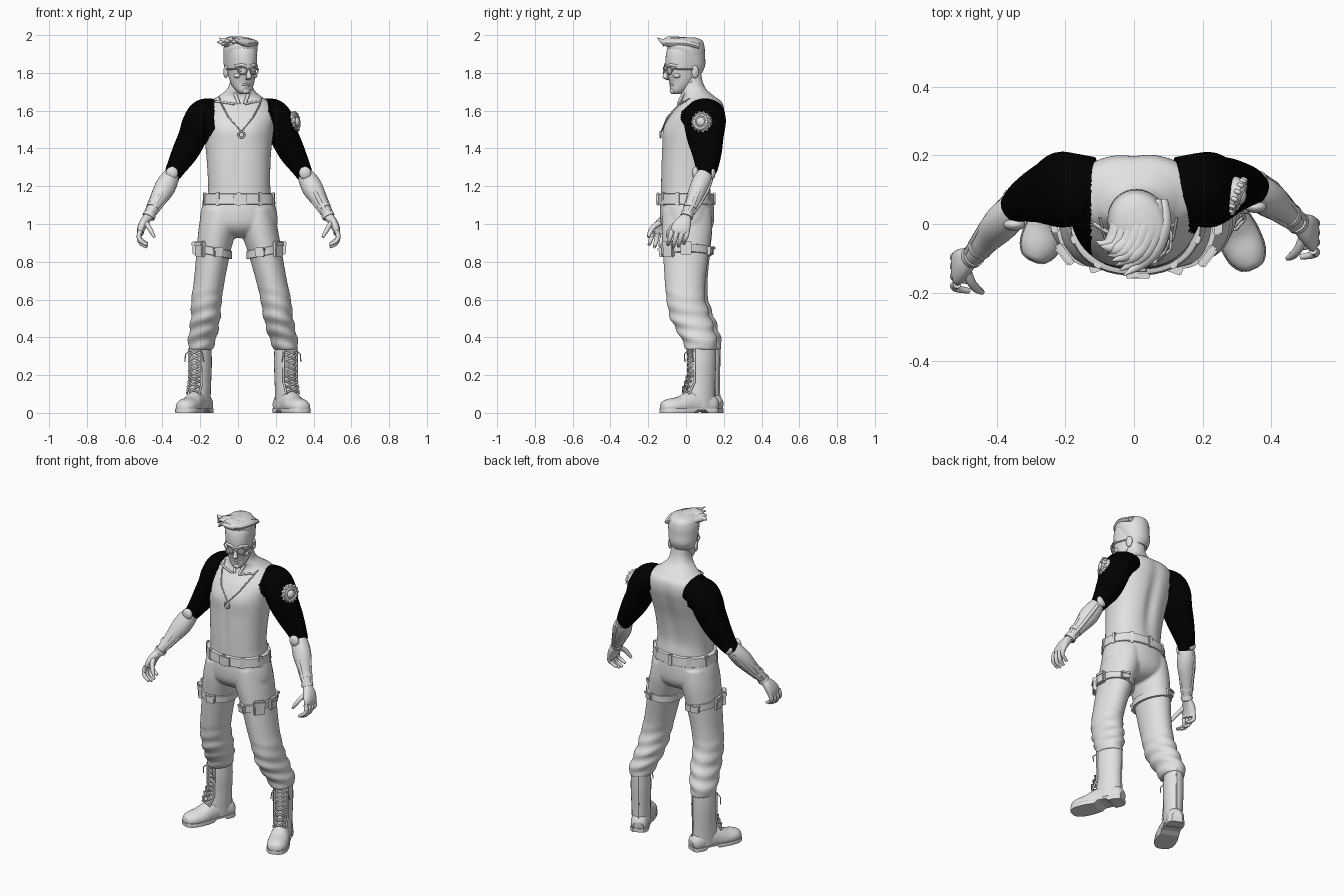
import bpy, bmesh, math
from math import sin, cos, pi, exp
from mathutils import Vector, Matrix

if "Cube" in bpy.data.objects:
    bpy.data.objects.remove(bpy.data.objects["Cube"])


def material(name, value):
    m = bpy.data.materials.new(name)
    m.use_nodes = True
    color = (value, value, value, 1)
    m.diffuse_color = color
    m.node_tree.nodes["Principled BSDF"].inputs["Base Color"].default_value = color
    return m


GREY = material("light grey", .76)
BLACK = material("black", 0)
IDENT = Matrix()
meshes = []


def finish(name, bm, mats, M=IDENT):
    bmesh.ops.recalc_face_normals(bm, faces=bm.faces)
    bm.transform(M)
    me = bpy.data.meshes.new(name)
    bm.to_mesh(me)
    bm.free()
    for m in mats:
        me.materials.append(m)
    ob = bpy.data.objects.new(name, me)
    bpy.context.collection.objects.link(ob)
    meshes.append(ob)
    return ob


def dense(rows, k):
    """Smooth interpolation through the given rows."""
    out, last = [], len(rows) - 1
    for i in range(last):
        p = [rows[min(max(i + j, 0), last)] for j in (-1, 0, 1, 2)]
        for step in range(k):
            t = step / k
            out.append([.5 * (2 * b + (c - a) * t + (2 * a - 5 * b + 4 * c - d) * t * t
                              + (3 * b - a - 3 * c + d) * t ** 3) for a, b, c, d in zip(*p)])
    return out + [list(rows[-1])]


def sweep_mesh(rows, k=4, n=24, flat=False, power=1, warp=None):
    """Elliptical rings (x, y, z, rx, ry), level or square to the path."""
    rows = dense(rows, k)
    bm = bmesh.new()
    centres = [Vector(r[:3]) for r in rows]
    whole = (centres[-1] - centres[0]).normalized()
    ref = Vector((0, 0, 1)) if abs(whole.y) > .75 else Vector((0, 1, 0))
    rings = []
    for i, (c, r) in enumerate(zip(centres, rows)):
        u, v = Vector((1, 0, 0)), Vector((0, 1, 0))
        if not flat:
            t = centres[min(i + 1, len(rows) - 1)] - centres[max(i - 1, 0)]
            u = t.cross(ref).normalized()
            v = u.cross(t).normalized()
        ring = []
        for j in range(n):
            a = 2 * pi * j / n
            ca, sa = cos(a), sin(a)
            p = (c + u * r[3] * math.copysign(abs(ca) ** power, ca)
                 + v * r[4] * math.copysign(abs(sa) ** power, sa))
            ring.append(bm.verts.new(warp(p, c, a) if warp else p))
        rings.append(ring)
    for low, high in zip(rings, rings[1:]):
        for j in range(n):
            bm.faces.new((low[j], low[j - 1], high[j - 1], high[j]))
    bm.faces.new(rings[0])
    bm.faces.new(rings[-1])
    return bm


def sweep(name, rows, mat=GREY, M=IDENT, **kw):
    return finish(name, sweep_mesh(rows, **kw), [mat], M)


def box(name, loc, size, yaw=0, M=IDENT):
    bm = bmesh.new()
    bmesh.ops.create_cube(bm, size=1)
    bm.transform(Matrix.Diagonal((*size, 1)))
    bmesh.ops.bevel(bm, geom=bm.edges[:], offset=min(size) * .2, segments=2, affect='EDGES')
    return finish(name, bm, [GREY], M @ Matrix.Translation(loc) @ Matrix.Rotation(yaw, 4, 'Z'))


def ball(name, loc, size, M=IDENT):
    bm = bmesh.new()
    bmesh.ops.create_uvsphere(bm, u_segments=20, v_segments=12, radius=1)
    bm.transform(Matrix.Translation(loc) @ Matrix.Diagonal((*size, 1)))
    return finish(name, bm, [GREY], M)


def wire(name, points, r, closed=False, M=IDENT):
    cu = bpy.data.curves.new(name, 'CURVE')
    cu.dimensions, cu.bevel_depth, cu.bevel_resolution = '3D', r, 2
    sp = cu.splines.new('POLY')
    sp.points.add(len(points) - 1)
    for q, p in zip(sp.points, points):
        q.co = (*(M @ Vector(p)), 1)
    sp.use_cyclic_u = closed
    cu.materials.append(GREY)
    bpy.context.collection.objects.link(bpy.data.objects.new(name, cu))


def circle(c, r, u, v, n=20):
    c, u, v = Vector(c), Vector(u), Vector(v)
    return [c + r * (u * cos(2 * pi * i / n) + v * sin(2 * pi * i / n)) for i in range(n)]


# Torso with chest and spine relief, black over the shoulder sides
def muscles(p, c, a):
    p = p.copy()
    if p.y < c.y:
        chest = exp(-((abs(p.x) - .08) / .06) ** 2 - ((p.z - 1.5) / .06) ** 2)
        navel = exp(-(p.x / .02) ** 2) * exp(-((p.z - 1.32) / .13) ** 2)
        p.y += .006 * navel - .008 * chest
    else:
        p.y -= .016 * exp(-(p.x / .035) ** 2) * exp(-((p.z - 1.4) / .2) ** 2)
    return p


bm = sweep_mesh([(.005, .003, 1.1, .18, .138), (.007, 0, 1.17, .166, .133), (.005, -.002, 1.25, .165, .13),
                 (.003, .012, 1.38, .172, .14), (.003, .035, 1.5, .186, .152),
                 (.005, .062, 1.58, .195, .142), (.006, .082, 1.64, .168, .113),
                 (.008, .068, 1.675, .115, .086), (.012, .042, 1.71, .074, .07),
                 (.015, .03, 1.75, .058, .06), (.015, .02, 1.8, .055, .06)],
                k=12, n=120, flat=True, power=.87, warp=muscles)
for f in bm.faces:
    x, y, z = f.calc_center_median()
    edge = .16 + .35 * max(0, 1.6 - z) if x > 0 else .125 + .6 * max(0, 1.5 - z)
    f.material_index = int(z > 1.42 and abs(x) > edge)
finish("torso", bm, [GREY, BLACK])
for s in (-1, 1):
    wire("collar_bone", [(.01 + s * .025, -.042, 1.635), (s * .08, -.022, 1.645), (s * .12, .003, 1.65)], .006)
    wire("neck_tendon", [(.02 + s * .015, -.04, 1.635), (.02 + s * .032, -.02, 1.68),
                         (.02 + s * .048, .025, 1.76)], .009)

# Necklace and pendant
wire("necklace", [(-.1, .02, 1.672), (-.085, -.04, 1.63), (-.05, -.095, 1.565), (.018, -.13, 1.49),
                  (.08, -.1, 1.565), (.115, -.04, 1.63), (.125, .02, 1.665)], .004)
wire("pendant", circle((.018, -.135, 1.473), .016, (1, 0, 0), (0, 0, 1)), .005, True)

# Pelvis and belt
trousers = [sweep("trousers", [(.004, .005, 1.13, .184, .138), (.004, .005, 1.06, .202, .144),
                               (.004, .007, .99, .2, .136), (.004, .01, .945, .12, .1),
                               (.004, .01, .925, .04, .05)], flat=True, n=40, power=.95)]
sweep("belt", [(.005, 0, z, .187 + d, .145 + d) for z, d in
               ((1.102, 0), (1.106, .006), (1.158, .002), (1.162, -.006))], k=1, n=48, flat=True, power=.9)
for i in range(10):
    a = 2 * pi * (i + .5) / 10
    box("belt_loop", (.005 + .191 * cos(a), .149 * sin(a), 1.132), (.014, .024, .07), a)
box("belt_buckle", (.012, -.151, 1.132), (.07, .015, .056))


# Legs, thigh rigs and boots
def leg(s):
    def place(row):
        x, y, z, *r = row
        drop = max(0, 1 - z) / .65
        return (s * x + (.055 * drop if s > 0 else 0), y + (.025 * drop if s < 0 else 0), z, *r)

    def folds(p, c, a):
        w = min(1, max(0, (.68 - p.z) / .2))
        return c + (p - c) * (1 + .055 * w * sin(80 * p.z + 2 * sin(a + s)))

    rows = [(.095, .005, 1.08, .092, .13), (.108, .005, .98, .1, .134), (.13, 0, .85, .09, .122),
            (.152, -.005, .7, .082, .108), (.166, 0, .6, .081, .103), (.172, .025, .5, .078, .108),
            (.184, .058, .42, .076, .098), (.195, .078, .36, .07, .088), (.197, .08, .335, .062, .08)]
    trousers.append(sweep("trouser_leg", [place(r) for r in rows], k=10, n=36, flat=True, warp=folds))
    # Thigh rig: sloping strap with pouches
    centre = Vector(place((.13, 0, .855, 0, 0))[:3])

    def slope(p, c, a):
        return p + Vector((0, 0, .2 * s * (p.x - c.x)))
    sweep("thigh_strap", [(*centre[:2], .855 + h, .092 + d, .124 + d) for h, d in
                          ((-.022, 0), (-.02, .006), (.02, .006), (.022, 0))], k=1, n=36, flat=True, warp=slope)
    for deg, w, h in ((-105, .05, .05), (-45, .065, .085), (0, .06, .07), (75, .05, .045)):
        a = math.radians(deg)
        out = Vector((s * .099 * cos(a), .13 * sin(a), .018 * cos(a)))
        yaw = math.atan2(sin(a) / .13, s * cos(a) / .1)
        box("thigh_pouch", centre + out, (.024, w, h), yaw)
        box("pouch_flap", centre + out * 1.03 + Vector((0, 0, h * .3)), (.027, w * 1.08, h * .35), yaw)
    # Boot in its own frame, toes turned out
    M = Matrix.Translation((.252, .085, 0) if s > 0 else (-.2, .108, 0)) @ Matrix.Rotation(s * .42, 4, 'Z')
    sweep("boot_shaft", [(0, .002, .36, .054, .074), (0, 0, .27, .058, .077), (0, 0, .17, .055, .073),
                         (0, -.005, .1, .053, .078), (0, -.005, .03, .052, .08)], flat=True, M=M)
    foot = [(0, .084, .035, .03, .03), (0, .06, .04, .048, .055), (0, 0, .05, .05, .075),
            (0, -.07, .045, .053, .07), (0, -.13, .035, .06, .052), (0, -.19, .032, .056, .043),
            (0, -.226, .03, .036, .03), (0, -.236, .03, .012, .012)]
    sweep("boot_foot", foot, M=M, warp=lambda p, c, a: Vector((p.x, p.y, max(p.z, .015))))
    sweep("boot_sole", [(x, y * 1.01, .015, rx * 1.06, .2) for x, y, z, rx, ry in foot], M=M,
          warp=lambda p, c, a: Vector((p.x, p.y, min(max(p.z, .014 if -.07 < p.y < .005 else 0), .022))))
    for i in range(8):
        z = .11 + .028 * i
        y = -.078 - .03 * max(0, 1 - i / 3)
        for d in (-1, 1):
            wire("boot_lace", [(-d * .033, y + .012, z), (0, y - .003, z + .014),
                               (d * .033, y + .012, z + .028)], .005, M=M)
    for d in (-1, 1):
        wire("boot_eyelet_strip", [(d * .036, -.092, .1), (d * .038, -.062, .16), (d * .038, -.06, .34)], .006, M=M)
        wire("lace_end", [(d * .03, -.07, .33), (d * .05, -.08, .31), (d * .055, -.075, .27)], .003, M=M)
    wire("boot_back_seam", [(0, .077, .35), (0, .074, .17), (0, .078, .04)], .004, M=M)


# Arms, mechanical forearms and hands
def arm(s):
    def at(x, y, z):
        back = min(1.1, max(0, (1.5 - z) / .4))
        return Vector((x, y, z)) if s > 0 else Vector((.006 - x, y - .09 * back, z))

    def part(name, rows, mat=GREY, **kw):
        sweep(name, [(*at(*r[:3]), *r[3:]) for r in rows], mat, **kw)

    part("sleeve", [(.12, .1, 1.595, .068, .095), (.185, .1, 1.58, .082, .107), (.222, .1, 1.53, .08, .11),
                    (.247, .102, 1.46, .076, .098), (.286, .11, 1.38, .07, .08), (.332, .11, 1.3, .053, .06),
                    (.357, .1, 1.255, .043, .046)], BLACK, k=6, n=32)
    part("forearm", [(.348, .105, 1.28, .034, .036), (.368, .09, 1.24, .049, .05), (.397, .068, 1.185, .055, .05),
                     (.433, .042, 1.12, .041, .04), (.468, .012, 1.06, .029, .031), (.482, 0, 1.03, .026, .028)])
    for y in (.05, .138):
        ball("elbow_joint", at(.355, y, 1.27), (.032, .018, .034))
    for dx, dy in ((.044, 0), (-.044, -.01), (0, -.046), (.01, .043)):
        wire("forearm_rod", [at(.372 + dx, .09 + dy, 1.235), at(.402 + dx, .07 + dy, 1.18),
                             at(.438 + dx * .8, .04 + dy * .8, 1.11),
                             at(.47 + dx * .55, .012 + dy * .55, 1.055)], .011)
    for x, y, z, r in ((.453, .026, 1.09, .037), (.476, .005, 1.045, .034)):
        part("wrist_band", [(x - .004, y + .003, z + .008, r, r), (x + .004, y - .003, z - .008, r, r)], k=1)
    part("palm", [(.483, 0, 1.035, .024, .028), (.503, -.012, 1.01, .024, .042), (.519, -.028, .975, .021, .05),
                  (.522, -.036, .95, .016, .046)], power=.85)
    for i in range(4):
        y, drop = .008 - .028 * i, (.014, 0, -.004, .008)[i]
        part("finger", [(.522, y, .965, .013, .013), (.531, y - .006, .935, .012, .012),
                        (.52, y - .014, .902 + drop, .011, .011), (.487, y - .02, .882 + drop, .008, .008)], n=12)
        ball("knuckle", at(.53, y - .006, .938), (.013, .013, .014))
    part("thumb", [(.495, -.035, 1.01, .014, .015), (.48, -.072, .985, .013, .014),
                   (.462, -.092, .955, .011, .012), (.448, -.1, .93, .007, .007)], n=12)


for side in (-1, 1):
    leg(side)
    arm(side)

# Round shoulder emblem on the left side
D = Matrix.Translation((.3, .082, 1.54)) @ Matrix.Rotation(-.38, 4, 'Z') @ Matrix.Rotation(-.1, 4, 'Y')
sweep("shoulder_disc", [(-.04, 0, 0, .052, .052), (.006, 0, 0, .053, .053), (.014, 0, 0, .045, .045)],
      k=1, n=32, M=D)
ball("shoulder_boss", (.01, 0, 0), (.018, .025, .025), D)
wire("shoulder_ring", circle((.012, 0, 0), .036, (0, 1, 0), (0, 0, 1)), .006, True, D)
for p in circle((.002, 0, 0), .052, (0, 1, 0), (0, 0, 1), 14):
    ball("shoulder_stud", p, (.011, .007, .007), D)

# Head, turned toward the left
H = Matrix.Translation((.014, 0, 0)) @ Matrix.Rotation(.38, 4, 'Z')
sweep("head", [(0, -.05, 1.688, .02, .022), (0, -.043, 1.705, .04, .042), (0, -.026, 1.745, .06, .062),
               (0, -.015, 1.8, .071, .09), (0, -.008, 1.86, .078, .103), (0, -.003, 1.92, .08, .1),
               (0, 0, 1.965, .06, .075), (0, 0, 1.98, .03, .04)], flat=True, n=36, power=.92, M=H)
sweep("nose", [(0, -.1, 1.825, .008, .012), (0, -.114, 1.795, .011, .013), (0, -.118, 1.775, .016, .014),
               (0, -.1, 1.762, .009, .008)], n=12, flat=True, M=H)
for z, w, out in ((1.738, .024, .092), (1.727, .018, .09)):
    wire("lip", [(-w, -.079, z), (0, -out, z + .003), (w, -.079, z)], .005, M=H)
ball("chin", (0, -.075, 1.704), (.022, .016, .016), H)
for s in (-1, 1):
    ball("ear", (s * .076, .022, 1.805), (.011, .02, .034), H)
    ball("cheek_bone", (s * .045, -.07, 1.785), (.022, .02, .014), H)
    wire("brow", [(s * .012, -.108, 1.836), (s * .035, -.104, 1.843), (s * .062, -.075, 1.836)], .008, M=H)
    ball("eye", (s * .032, -.09, 1.815), (.014, .01, .009), H)
    wire("glasses_rim", circle((s * .034, -.111, 1.812), .023, (1, s * .3, 0), (0, 0, .85)), .004, True, H)
    wire("glasses_arm", [(s * .058, -.104, 1.818), (s * .078, -.06, 1.82), (s * .081, .025, 1.82)], .004, M=H)
wire("glasses_bridge", [(-.013, -.117, 1.816), (0, -.122, 1.82), (.013, -.117, 1.816)], .004, M=H)

# Hair: short sides, rounded top and locks swept forward and to the right
sweep("hair_sides", [(0, .03, 1.8, .066, .055), (0, .028, 1.84, .079, .075), (0, .012, 1.89, .086, .09),
                     (0, 0, 1.935, .088, .1), (0, 0, 1.972, .072, .088), (0, 0, 1.988, .035, .05)],
      flat=True, n=32, M=H)
for i in range(8):
    t = i / 7
    lift = .014 * sin(pi * t)
    sweep("hair_lock", [(.085 - .12 * t, .07, 1.94 + lift, .014, .012), (.085 - .13 * t, 0, 1.957 + lift, .024, .018),
                        (.06 - .115 * t, -.07 + .03 * t, 1.957 + lift, .026, .022),
                        (.02 - .1 * t, -.115 + .055 * t, 1.962 + lift, .018, .016),
                        (-.03 - .08 * t, -.15 + .1 * t, 1.985 - .022 * (i % 3), .002, .002)], n=10)

# Blend pelvis and legs into one garment
bpy.ops.object.select_all(action='DESELECT')
for ob in trousers:
    ob.select_set(True)
bpy.context.view_layer.objects.active = trousers[0]
meshes = [ob for ob in meshes if ob not in trousers[1:]]
bpy.ops.object.join()
blend = trousers[0].modifiers.new("blend", 'REMESH')
blend.mode, blend.voxel_size, blend.use_smooth_shade = 'VOXEL', .007, True
soften = trousers[0].modifiers.new("soften", 'SMOOTH')
soften.factor, soften.iterations = .5, 6

# Smooth shading with sharp edges kept
for ob in meshes:
    ob.select_set(True)
bpy.ops.object.shade_smooth_by_angle(angle=math.radians(40))
